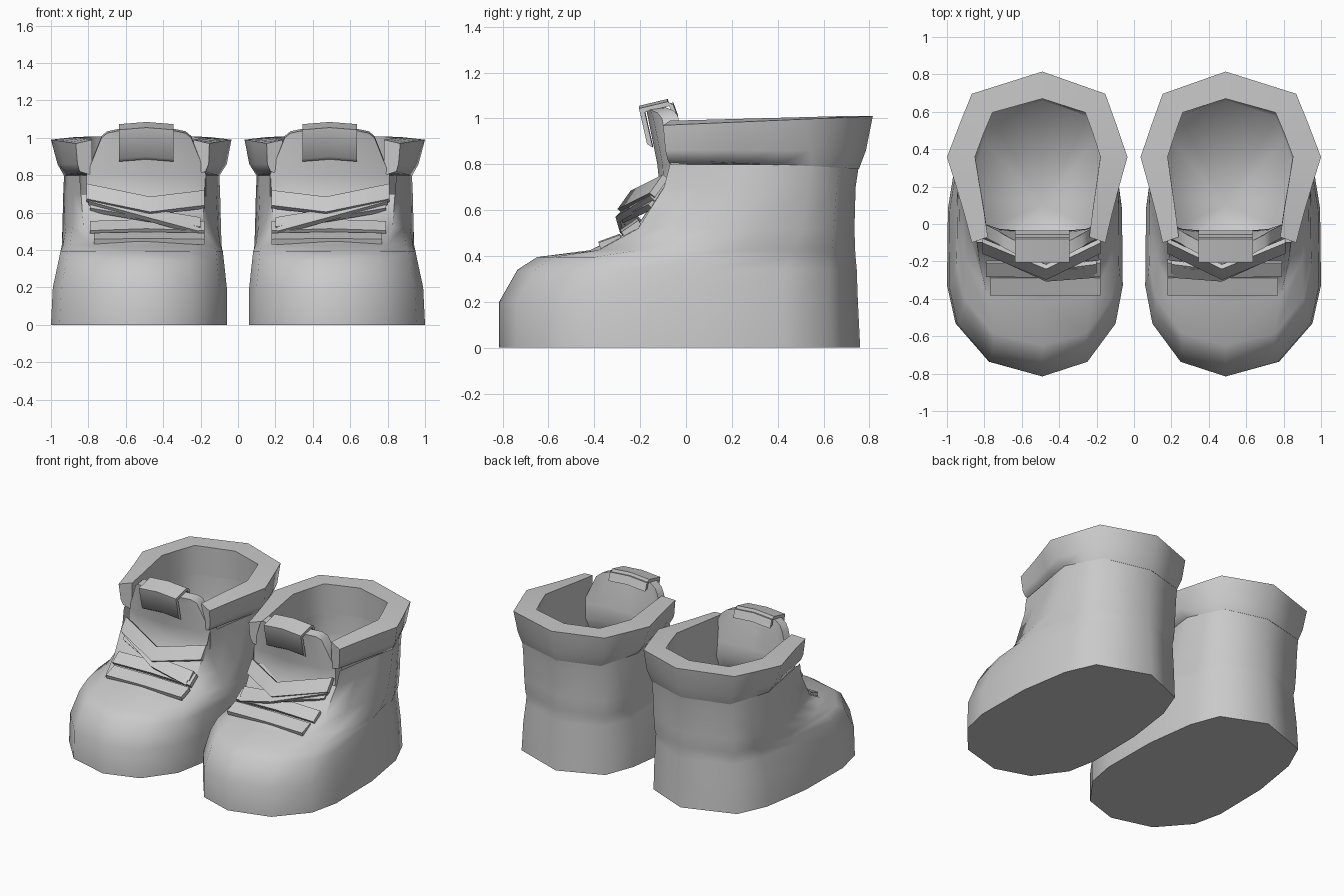
import bpy, bmesh, math
from mathutils import Vector

cube = bpy.data.objects.get("Cube")
if cube:
    bpy.data.objects.remove(cube)

grey = bpy.data.materials.new("plain_grey")
grey.use_nodes = True
COLOUR = (0.59, 0.59, 0.59, 1)
grey.diffuse_color = COLOUR
grey.node_tree.nodes["Principled BSDF"].inputs["Base Color"].default_value = COLOUR

CENTRE = 0.49  # boot centre line; the pair is mirrored about x = 0

# Unit half outlines, front to back: (share of width, share of length)
SOLE = [(0, 0), (.56, .05), (.91, .18), (1, .31), (.99, .57), (.88, .79), (.7, .92), (0, 1)]
CUFF = [(0, 0), (.74, 0), (.82, .17), (.91, .34), (1, .5), (.87, .69), (.74, .87), (0, 1)]
RIM = [(0, 0), (.81, 0), (.87, .2), (.94, .4), (1, .58), (.87, .75), (.74, .9), (0, 1)]


def mix(a, b, t):
    return [tuple(p + (q - p) * t for p, q in zip(u, v)) for u, v in zip(a, b)]


def ring(bm, outline, z, outer, inner, front, back, dip=0):
    """One closed ring; dip lowers the front of it."""
    def place(side, u, v):
        return bm.verts.new((CENTRE + side * u, front + v * (back - front), z - dip * (1 - v)))
    half = [place(outer, u, v) for u, v in outline]
    return half + [place(-inner, u, v) for u, v in outline[-2:0:-1]]


def bridge(bm, a, b, open_front=False):
    n = len(a)
    for i in range(n):
        j = (i + 1) % n
        if not (open_front and 0 in (i, j)):
            bm.faces.new((a[i], a[j], b[j], b[i]))


def finish(bm, name, angle=60):
    loose = [v for v in bm.verts if not v.link_faces]
    bmesh.ops.delete(bm, geom=loose, context='VERTS')
    bmesh.ops.recalc_face_normals(bm, faces=bm.faces)
    mesh = bpy.data.meshes.new(name)
    bm.to_mesh(mesh)
    bm.free()
    mesh.materials.append(grey)
    obj = bpy.data.objects.new(name, mesh)
    bpy.context.collection.objects.link(obj)
    bpy.ops.object.select_all(action='DESELECT')
    obj.select_set(True)
    bpy.context.view_layer.objects.active = obj
    bpy.ops.object.shade_smooth_by_angle(angle=math.radians(angle))
    obj.modifiers.new("pair", 'MIRROR').use_mirror_merge = False
    return obj


# Upper with sole: rings from the ground to the ankle, open above the instep
bm = bmesh.new()
levels = [(0, 0, .51, .43, -.815, .76), (0, .2, .5, .43, -.815, .75),
          (0, .34, .47, .415, -.735, .745), (.05, .395, .46, .41, -.65, .74),
          (.35, .425, .455, .405, -.42, .738), (.75, .52, .45, .4, -.22, .735),
          (.9, .7, .445, .395, -.1, .74), (1, .8, .44, .39, -.07, .755)]
rings = [ring(bm, mix(SOLE, RIM, t), *rest) for t, *rest in levels]
for i in range(len(rings) - 1):
    bridge(bm, rings[i], rings[i + 1], i == len(rings) - 2)
bm.faces.new(rings[0])
finish(bm, "boot_upper")

# Flared collar: a section swept round the ankle, capped at both front ends
bm = bmesh.new()
section = [ring(bm, RIM, .78, .44, .39, -.08, .755, -.04),
           ring(bm, mix(CUFF, RIM, .5), .86, .475, .43, -.09, .785),
           ring(bm, CUFF, 1.01, .51, .455, -.1, .815, .04),
           ring(bm, RIM, 1.01, .36, .31, -.07, .67, .02),
           ring(bm, RIM, .8, .36, .31, -.07, .68)]
for i in range(len(section)):
    bridge(bm, section[i], section[(i + 1) % len(section)], True)
for k in (1, -1):
    bm.faces.new([r[k] for r in section])
finish(bm, "collar")

# Lining and insole, softly shaded as one hollow
bm = bmesh.new()
lining = [ring(bm, RIM, .8, .36, .31, -.07, .68),
          ring(bm, RIM, .66, .36, .32, -.06, .68),
          ring(bm, RIM, .4, .365, .33, -.2, .66)]
for i in range(len(lining) - 1):
    bridge(bm, lining[i], lining[i + 1], i == 0)
heart = bm.verts.new((CENTRE, .1, .4))
for i, v in enumerate(lining[-1]):
    bm.faces.new((v, lining[-1][i - 1], heart))
finish(bm, "lining", 180)


def sheet(name, rows, depth):
    """A thick sheet through rows of points; depth is the offset of its back."""
    bm = bmesh.new()
    depth = Vector(depth)
    grids = []
    for shift in (Vector(), depth):
        grids.append([[bm.verts.new(Vector(p) + shift + Vector((CENTRE, 0, 0))) for p in row]
                      for row in rows])
    for g in grids:
        for r, s in zip(g, g[1:]):
            for i in range(len(r) - 1):
                bm.faces.new((r[i], r[i + 1], s[i + 1], s[i]))
    rims = []
    for g in grids:
        rims.append(g[0] + [r[-1] for r in g[1:]] + g[-1][-2::-1] + [r[0] for r in g[-2:0:-1]])
    bridge(bm, *rims)
    return finish(bm, name)


# Tongue: bent back at the sides, leaning forward at the top
def tongue_row(half, y, z, bend, drop):
    return [(s * half, y + bend * abs(s) ** 3, z - drop * abs(s) ** 3)
            for s in (-1, -.72, 0, .72, 1)]


sheet("tongue", [tongue_row(.29, -.38, .42, .06, .02), tongue_row(.3, -.2, .53, .06, 0),
                 tongue_row(.32, -.115, .7, .05, 0), tongue_row(.32, -.125, .8, .06, 0),
                 tongue_row(.24, -.165, 1, .06, 0), tongue_row(.21, -.175, 1.045, .05, .02)],
      (0, .07, .01))

# Pull tab folded over the tongue
sheet("pull_tab", [[(x, y, z - abs(x) * .08) for x in (-.145, 0, .145)]
                   for y, z in [(-.17, .9), (-.205, 1.055), (-.08, 1.085), (-.06, 1.03)]],
      (0, .025, -.015))


# Laces: flat ribbons over the instep
def lace(name, path, width, slope):
    up = Vector((0, math.cos(slope), math.sin(slope))) * width / 2
    rows = [[Vector(p) + up * s for p in path] for s in (-1, 1)]
    sheet(name, rows, (0, .03 * math.sin(slope), -.03 * math.cos(slope)))


lace("lower_lace", [(-.31, -.335, .475), (0, -.335, .48), (.28, -.335, .475)], .1, .35)
lace("middle_lace", [(-.31, -.245, .53), (0, -.25, .54), (.3, -.245, .53)], .09, .6)
lace("inner_cross_lace", [(-.29, -.24, .55), (-.05, -.27, .59), (.3, -.14, .65)], .07, .8)
lace("outer_cross_lace", [(.31, -.13, .69), (-.02, -.28, .6), (-.28, -.26, .53)], .08, .8)
lace("top_lace", [(-.31, -.13, .68), (-.02, -.27, .645), (.32, -.13, .715)], .1, .95)
